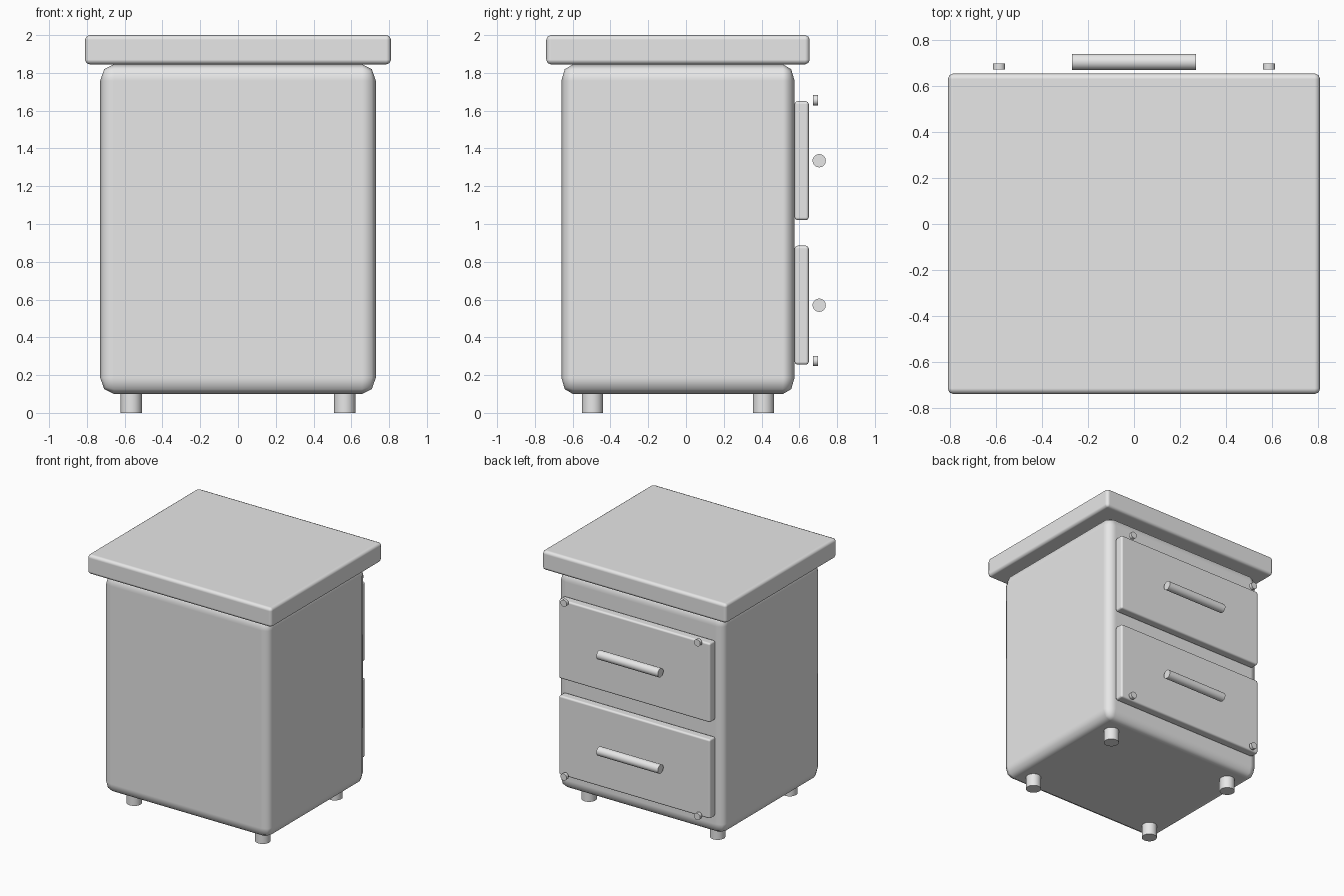
import bpy
from math import pi, radians

default = bpy.data.objects.get("Cube")
if default:
    bpy.data.objects.remove(default, do_unlink=True)

grey = bpy.data.materials.new("plain_grey")
grey.use_nodes = True
grey.diffuse_color = (0.8, 0.8, 0.8, 1)
grey.node_tree.nodes["Principled BSDF"].inputs["Base Color"].default_value = (0.8, 0.8, 0.8, 1)


def rounded_box(name, size, centre, bevel, stretch=False):
    """Box with rounded edges; stretch makes the rounding follow the proportions."""
    bpy.ops.mesh.primitive_cube_add(size=1, location=centre)
    obj = bpy.context.object
    obj.name = name
    obj.scale = size
    if not stretch:
        bpy.ops.object.transform_apply(location=False, rotation=False, scale=True)
    obj.data.materials.append(grey)
    bpy.ops.object.shade_smooth()
    mod = obj.modifiers.new("rounded_edges", "BEVEL")
    mod.width = bevel
    mod.segments = 2
    mod.harden_normals = True
    return obj


def rod(name, radius, length, centre, rotation=(0, 0, 0)):
    bpy.ops.mesh.primitive_cylinder_add(vertices=32, radius=radius, depth=length,
                                        location=centre, rotation=rotation)
    obj = bpy.context.object
    obj.name = name
    obj.data.materials.append(grey)
    bpy.ops.object.shade_smooth_by_angle(angle=radians(30))
    return obj


# Cabinet body and overhanging top
MID_Y = -0.0425
rounded_box("cabinet_body", (1.46, 1.235, 1.745), (0, MID_Y, 0.9725), 0.05, stretch=True)
rounded_box("table_top", (1.62, 1.395, 0.155), (0, MID_Y, 1.9225), 0.025)

# Feet
for side, x in (("left", 0.565), ("right", -0.565)):
    for end, y in (("front", -0.4525), ("back", 0.4525)):
        rod(f"{end}_{side}_foot", 0.056, 0.11, (x, MID_Y + y, 0.055))

# Drawers with bar handles and two small pegs each
for level, z, peg_z in (("lower", 0.57, 0.275), ("upper", 1.335, 1.655)):
    rounded_box(f"{level}_drawer", (1.33, 0.075, 0.63), (0, 0.6125, z), 0.015)
    rod(f"{level}_handle", 0.035, 0.54, (0, 0.705, z), (0, pi / 2, 0))
    for side, x in (("left", 0.587), ("right", -0.587)):
        rod(f"{level}_{side}_peg", 0.027, 0.026, (x, 0.686, peg_z), (pi / 2, 0, 0))
